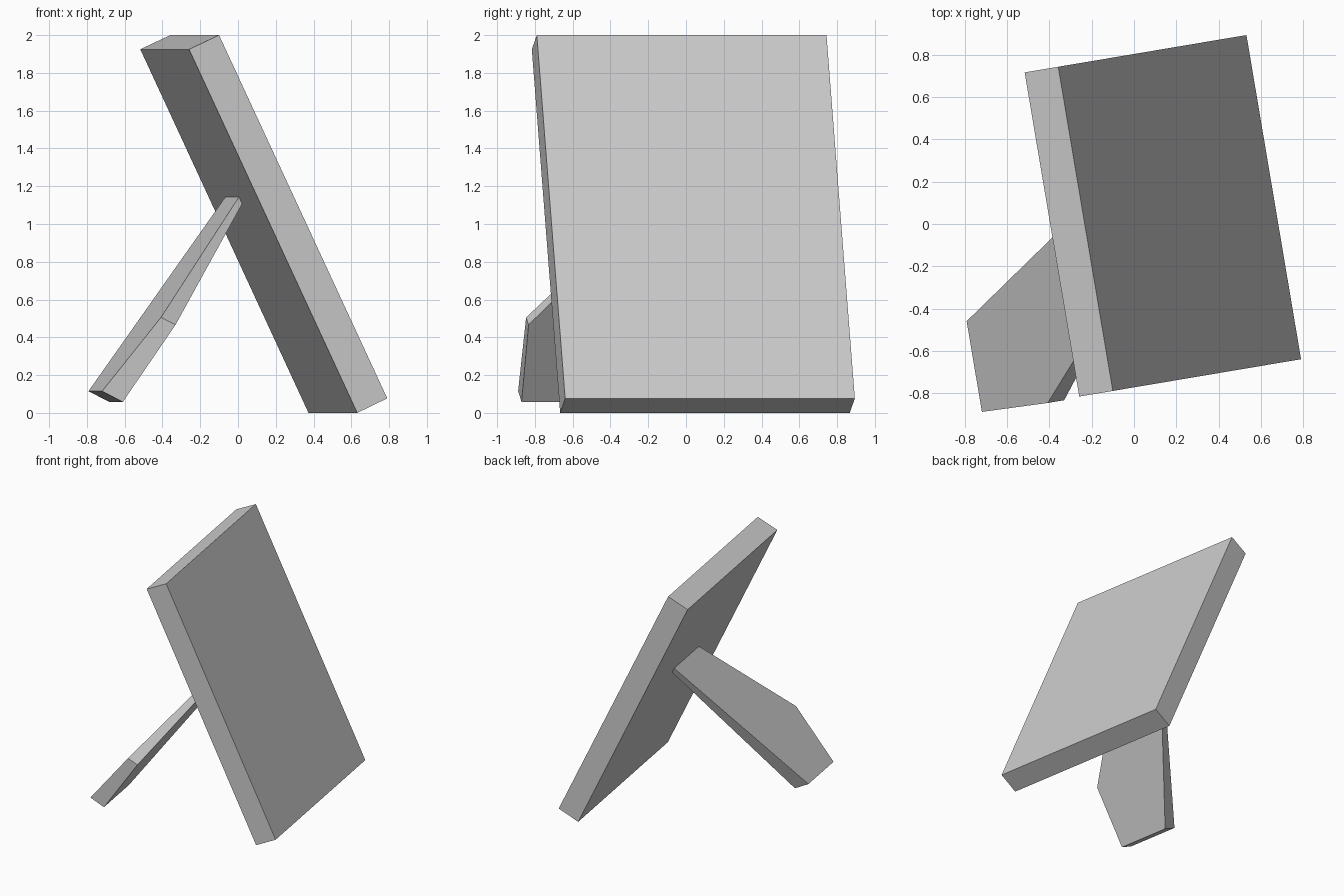
import bpy
import bmesh
import math

cube = bpy.data.objects.get("Cube")
if cube:
    bpy.data.objects.remove(cube, do_unlink=True)

TURN = math.radians(9.56)  # the whole stand is turned about z

grey = bpy.data.materials.new("light_grey")
grey.use_nodes = True
colour = (0.6, 0.6, 0.6, 1)
grey.diffuse_color = colour
grey.node_tree.nodes["Principled BSDF"].inputs["Base Color"].default_value = colour


def slab(name, outer, inner):
    """Solid between two matching outlines of (x, y, z) points."""
    bm = bmesh.new()
    a = [bm.verts.new(p) for p in outer]
    b = [bm.verts.new(p) for p in inner]
    n = len(a)
    bm.faces.new(a)
    bm.faces.new(b[::-1])
    for i in range(n):
        j = (i + 1) % n
        bm.faces.new((a[j], a[i], b[i], b[j]))
    bmesh.ops.recalc_face_normals(bm, faces=bm.faces)
    mesh = bpy.data.meshes.new(name)
    bm.to_mesh(mesh)
    bm.free()
    mesh.materials.append(grey)
    obj = bpy.data.objects.new(name, mesh)
    obj.rotation_euler.z = TURN
    bpy.context.collection.objects.link(obj)
    return obj


# Leaning panel: side profile swept across its width
profile = [(-0.23, 2.0), (0.673, 0.077), (0.512, 0.0), (-0.391, 1.925)]
slab("picture_panel",
     [(x, -0.762, z) for x, z in profile],
     [(x, 0.793, z) for x, z in profile])


# Support leg: five-sided plate, its top end cut to lie on the panel back
def leg_outline(foot, knee, top):
    return [(foot[0], -0.322, foot[1]), (foot[0], -0.757, foot[1]),
            (knee[0], -0.767, knee[1]),
            (top[0], -0.172, top[1]), (top[0], 0.257, top[1])]


slab("support_leg",
     leg_outline((-0.857, 0.115), (-0.543, 0.505), (-0.023, 1.145)),
     leg_outline((-0.746, 0.058), (-0.464, 0.467), (-0.006, 1.108)))
